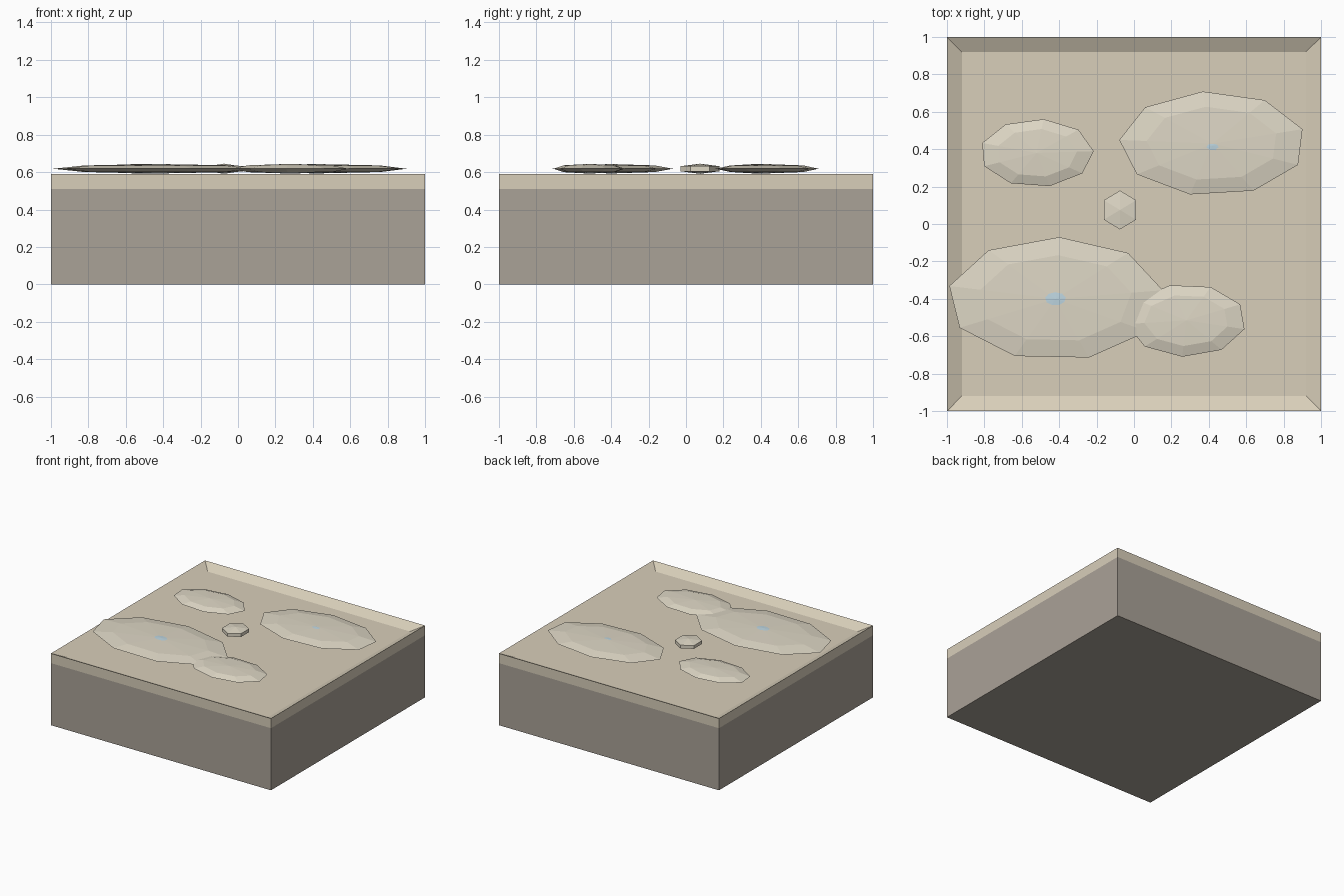
import bpy, bmesh
from math import radians
from mathutils import Matrix

if "Cube" in bpy.data.objects:
    bpy.data.objects.remove(bpy.data.objects["Cube"])


def material(name, rgb):
    m = bpy.data.materials.new(name)
    m.diffuse_color = (*rgb, 1)
    m.use_nodes = True
    m.node_tree.nodes["Principled BSDF"].inputs["Base Color"].default_value = m.diffuse_color
    return m


stone = material("stone", (0.40, 0.36, 0.31))
sand = material("sand", (0.69, 0.62, 0.49))
mound_sand = material("mound_sand", (0.73, 0.68, 0.56))
ice = material("ice", (0.52, 0.68, 0.76))


def add_object(name, bm, mat):
    bmesh.ops.recalc_face_normals(bm, faces=bm.faces)
    me = bpy.data.meshes.new(name)
    bm.to_mesh(me)
    bm.free()
    me.materials.append(mat)
    ob = bpy.data.objects.new(name, me)
    bpy.context.collection.objects.link(ob)
    return ob


def square_loft(name, profile, cap, mat):
    """Join square rings given as (half width, height), capping one end."""
    bm = bmesh.new()
    rings = [[bm.verts.new((sx * h, sy * h, z))
              for sx, sy in ((-1, -1), (1, -1), (1, 1), (-1, 1))]
             for h, z in profile]
    for a, b in zip(rings, rings[1:]):
        for i in range(4):
            j = (i + 1) % 4
            bm.faces.new((a[i], a[j], b[j], b[i]))
    bm.faces.new(rings[cap])
    ob = add_object(name, bm, mat)
    # open shells: orient the cap outwards (down for the base, up for the tray)
    cap_face = ob.data.polygons[-1]
    if (cap_face.normal.z > 0) != (cap == -1):
        ob.data.flip_normals()


def mound(name, x, y, rx, ry, rz, turn, mat, sides=9, rings=4):
    """Flattened low-poly sphere, with its first corner at the turn angle."""
    bm = bmesh.new()
    bmesh.ops.create_uvsphere(bm, u_segments=sides, v_segments=rings, radius=1)
    bm.verts.ensure_lookup_table()
    rot = Matrix.Rotation(radians(turn), 4, 'Z')
    size = Matrix.Diagonal((rx, ry, rz, 1))
    bmesh.ops.transform(bm, verts=bm.verts,
                        matrix=Matrix.Translation((x, y, 0.618)) @ size @ rot)
    add_object(name, bm, mat)


# Stone block and the shallow tray on top of it
square_loft("base_block", [(1, 0), (1, 0.51)], 0, stone)
square_loft("top_tray", [(1, 0.51), (1, 0.59), (0.92, 0.55)], -1, sand)

# Flat mounds hovering just over the tray
mound("large_mound", -0.42, -0.40, 0.58, 0.33, 0.025, -2, mound_sand)
mound("wide_mound", 0.42, 0.43, 0.50, 0.28, 0.025, 6, mound_sand)
mound("back_small_mound", -0.52, 0.38, 0.305, 0.182, 0.026, -7, mound_sand)
mound("front_small_mound", 0.28, -0.515, 0.32, 0.195, 0.026, 16, mound_sand)

# Six-sided pebble with upright sides
mound("pebble", -0.075, 0.075, 0.115, 0.12, 0.027, 0, mound_sand, 6, 3)

# Ice just breaking through the two larger mounds
mound("large_ice_peak", -0.42, -0.40, 0.30, 0.18, 0.026, 0, ice)
mound("wide_ice_peak", 0.42, 0.42, 0.25, 0.15, 0.0255, 0, ice)
